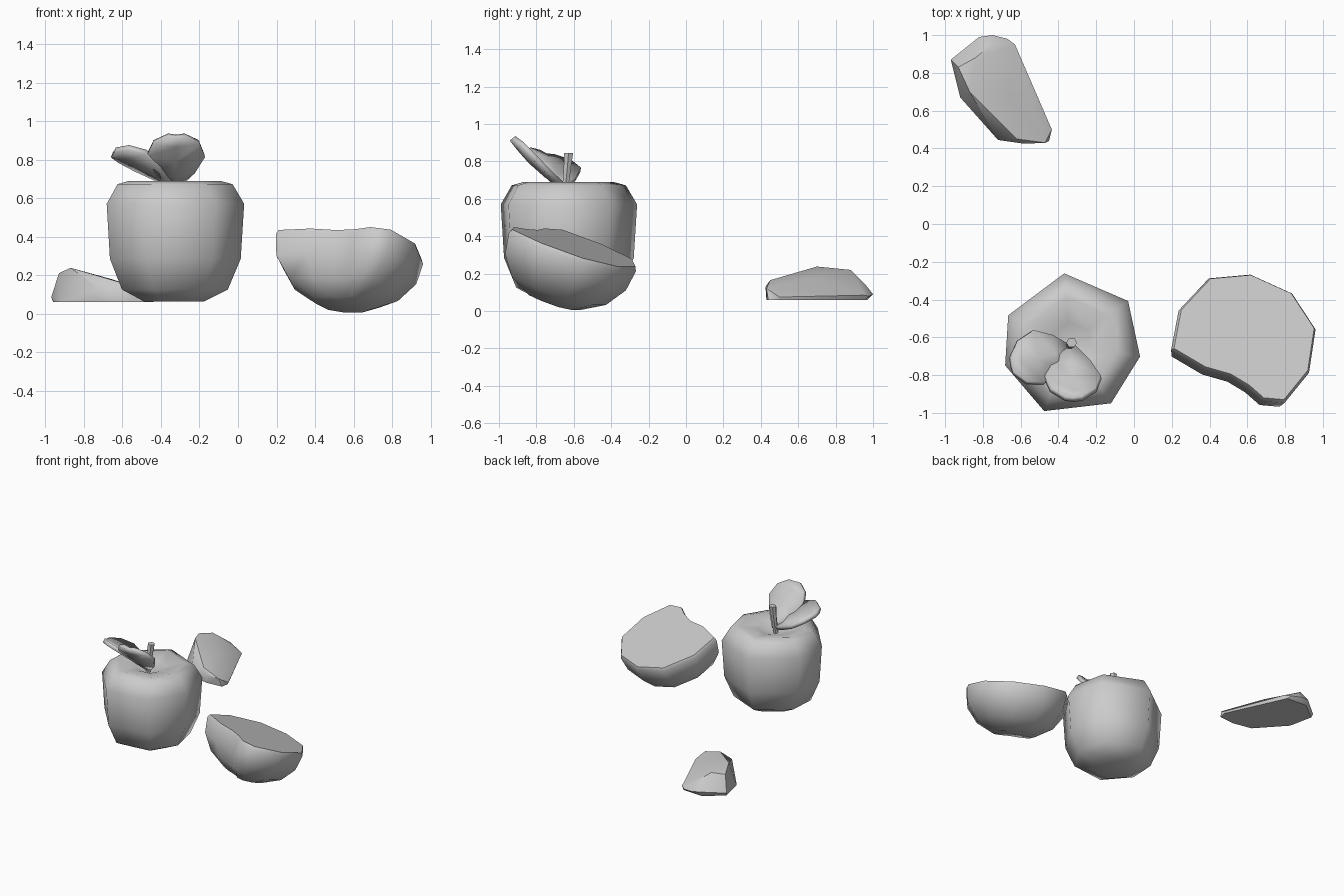
import bpy, bmesh, math
from mathutils import Vector

if "Cube" in bpy.data.objects:
    bpy.data.objects.remove(bpy.data.objects["Cube"])


def finish(name, bm, angle=50):
    bmesh.ops.recalc_face_normals(bm, faces=bm.faces)
    mesh = bpy.data.meshes.new(name)
    bm.to_mesh(mesh)
    bm.free()
    ob = bpy.data.objects.new(name, mesh)
    bpy.context.collection.objects.link(ob)
    bpy.ops.object.select_all(action='DESELECT')
    bpy.context.view_layer.objects.active = ob
    ob.select_set(True)
    bpy.ops.object.shade_smooth_by_angle(angle=math.radians(angle))
    return ob


def loft(name, rings, start=None, end=None, angle=50):
    """Skin closed rings; ends close to a point, or flat when none is given."""
    bm = bmesh.new()
    loops = [[bm.verts.new(p) for p in ring] for ring in rings]
    n = len(rings[0])
    for a, b in zip(loops, loops[1:]):
        for i in range(n):
            j = (i + 1) % n
            bm.faces.new((a[i], a[j], b[j], b[i]))
    for loop, tip in ((loops[0], start), (loops[-1], end)):
        if tip is None:
            bm.faces.new(loop)
        else:
            v = bm.verts.new(tip)
            for i in range(n):
                bm.faces.new((loop[i], loop[(i + 1) % n], v))
    return finish(name, bm, angle)


# Whole apple: seven-sided, slightly irregular
angles = [95, 36, -11, -56, -111, -161, 156]
radii = [.37, .378, .376, .385, .386, .365, .36]
profile = [(.16, .062), (.285, .125), (.352, .285), (.37, .57),
           (.31, .672), (.245, .69), (.11, .66)]


def apple_ring(r, z):
    return [(-.337 + k * r / .37 * math.cos(math.radians(a)),
             -.63 + k * r / .37 * math.sin(math.radians(a)), z)
            for a, k in zip(angles, radii)]


loft("whole_apple", [apple_ring(r, z) for r, z in profile],
     start=(-.337, -.63, .062), end=(-.34, -.65, .62), angle=65)

# Stem
rings = []
for x, y, z, r in [(-.345, -.65, .61, .018), (-.335, -.635, .76, .022), (-.33, -.628, .845, .028)]:
    rings.append([(x + r * math.cos(i * math.pi / 3), y + r * math.sin(i * math.pi / 3), z)
                  for i in range(6)])
loft("stem", rings)


# Leaves: cupped strips with thickness
def leaf(name, base, tip, side, rows, sag):
    base, tip, side = Vector(base), Vector(tip), Vector(side).normalized()
    normal = (tip - base).cross(side).normalized()
    if normal.z < 0:
        normal = -normal
    bm = bmesh.new()
    grid = []
    for t, w in rows:
        mid = base.lerp(tip, t) - normal * sag * math.sin(math.pi * t)
        grid.append([bm.verts.new(mid + side * w * s + normal * .03 * abs(s) * w / .15)
                     for s in (-1, 0, 1)])
    for a, b in zip(grid, grid[1:]):
        for i in range(2):
            bm.faces.new((a[i], a[i + 1], b[i + 1], b[i]))
    ob = finish(name, bm, 60)
    mod = ob.modifiers.new("thickness", 'SOLIDIFY')
    mod.thickness = .03
    mod.offset = 0


rows = [(0, .02), (.3, .10), (.6, .15), (.85, .12), (1, .045)]
leaf("leaf_front", (-.33, -.65, .66), (-.32, -.93, .92), (1, 0, 0), rows, .02)
leaf("leaf_left", (-.33, -.67, .66), (-.65, -.75, .83), (-.2, 1, -.3), rows, -.01)

# Half apple: heart-shaped tilted cut face, bowl of skin below
outline = [(.20, -.66), (.24, -.45), (.40, -.28), (.62, -.26), (.84, -.36), (.965, -.55),
           (.93, -.78), (.80, -.94), (.69, -.93), (.61, -.86), (.51, -.80), (.37, -.76)]
face = [Vector((x, y, .437 - .156 * (x - .2) - .34 * (y + .66))) for x, y in outline]
centre = Vector((.59, -.6, .356))
down = -Vector((.146, .318, .936))


def bowl_ring(scale, depth):
    ring = []
    for p in face:
        q = centre + (p - centre) * scale + down * depth
        q.z = max(q.z, .005)
        ring.append(q)
    return ring


loft("half_apple", [bowl_ring(s, d) for s, d in
                    [(.97, 0), (1.0, .025), (.95, .14), (.74, .25), (.4, .325)]], angle=55)

# Wedge slice lying on one cut face
points = [(-.96, .86, .06), (-.82, .97, .06), (-.65, .96, .06), (-.44, .50, .06),
          (-.45, .44, .06), (-.58, .43, .06), (-.73, .46, .06), (-.92, .67, .06),
          (-.97, .87, .085), (-.82, .99, .10), (-.75, 1.0, .09), (-.67, .98, .08),
          (-.63, .95, .085), (-.435, .50, .075), (-.58, .425, .13), (-.47, .43, .12),
          (-.62, .45, .165), (-.72, .445, .13), (-.87, .70, .238), (-.93, .83, .21),
          (-.84, .88, .22), (-.74, .96, .14), (-.66, .68, .18)]
bm = bmesh.new()
for p in points:
    bm.verts.new(p)
result = bmesh.ops.convex_hull(bm, input=bm.verts)
spare = [e for e in result["geom_interior"] if isinstance(e, bmesh.types.BMVert)]
bmesh.ops.delete(bm, geom=spare, context='VERTS')
finish("apple_slice", bm, 40)
